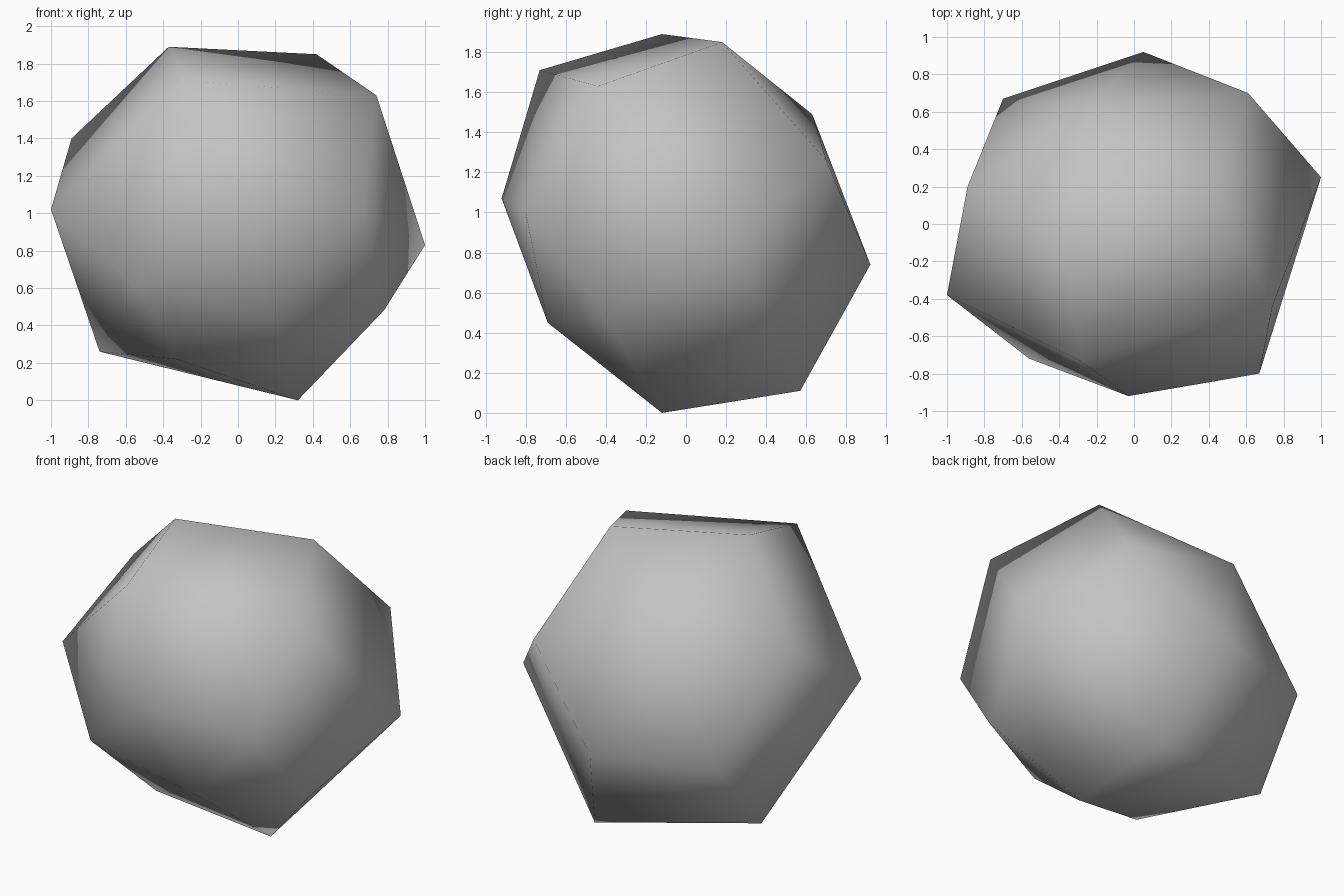
import bpy
import bmesh

default_cube = bpy.data.objects.get("Cube")
if default_cube is not None:
    bpy.data.objects.remove(default_cube, do_unlink=True)


def make_material(name, colour):
    material = bpy.data.materials.new(name)
    material.use_nodes = True
    material.diffuse_color = colour
    shader = material.node_tree.nodes["Principled BSDF"]
    shader.inputs["Base Color"].default_value = colour
    shader.inputs["Roughness"].default_value = 0.8
    return material


def make_hull(name, points, material):
    """Wrap a convex skin around the corner points and shade it smooth."""
    bm = bmesh.new()
    for point in points:
        bm.verts.new(point)
    hull = bmesh.ops.convex_hull(bm, input=bm.verts[:])
    unused = [item for item in hull["geom_interior"] if isinstance(item, bmesh.types.BMVert)]
    bmesh.ops.delete(bm, geom=unused, context="VERTS")
    bmesh.ops.recalc_face_normals(bm, faces=bm.faces[:])
    for face in bm.faces:
        face.smooth = True
    mesh = bpy.data.meshes.new(name)
    bm.to_mesh(mesh)
    bm.free()
    mesh.materials.append(material)
    boulder = bpy.data.objects.new(name, mesh)
    bpy.context.collection.objects.link(boulder)
    return boulder


# Corners of the boulder, from the crown down to the base
crown = [
    (-.37, -.12, 1.89), (.42, .18, 1.85), (-.29, -.73, 1.71),
    (.74, -.44, 1.63), (-.24, .63, 1.49), (-.89, .2, 1.4),
]
waist = [
    (.61, .7, 1.26), (-.03, -.92, 1.07), (-1, -.38, 1.02), (.67, -.8, 1),
    (1, .25, .83), (-.7, .67, .75), (.05, .92, .74), (-.56, -.72, .62),
]
base = [
    (.78, -.4, .48), (.19, -.69, .45), (-.74, .28, .26),
    (-.33, -.37, .22), (.26, .57, .11), (.32, -.12, 0),
]

stone_grey = make_material("stone_grey", (.55, .55, .55, 1))
make_hull("boulder", crown + waist + base, stone_grey)
